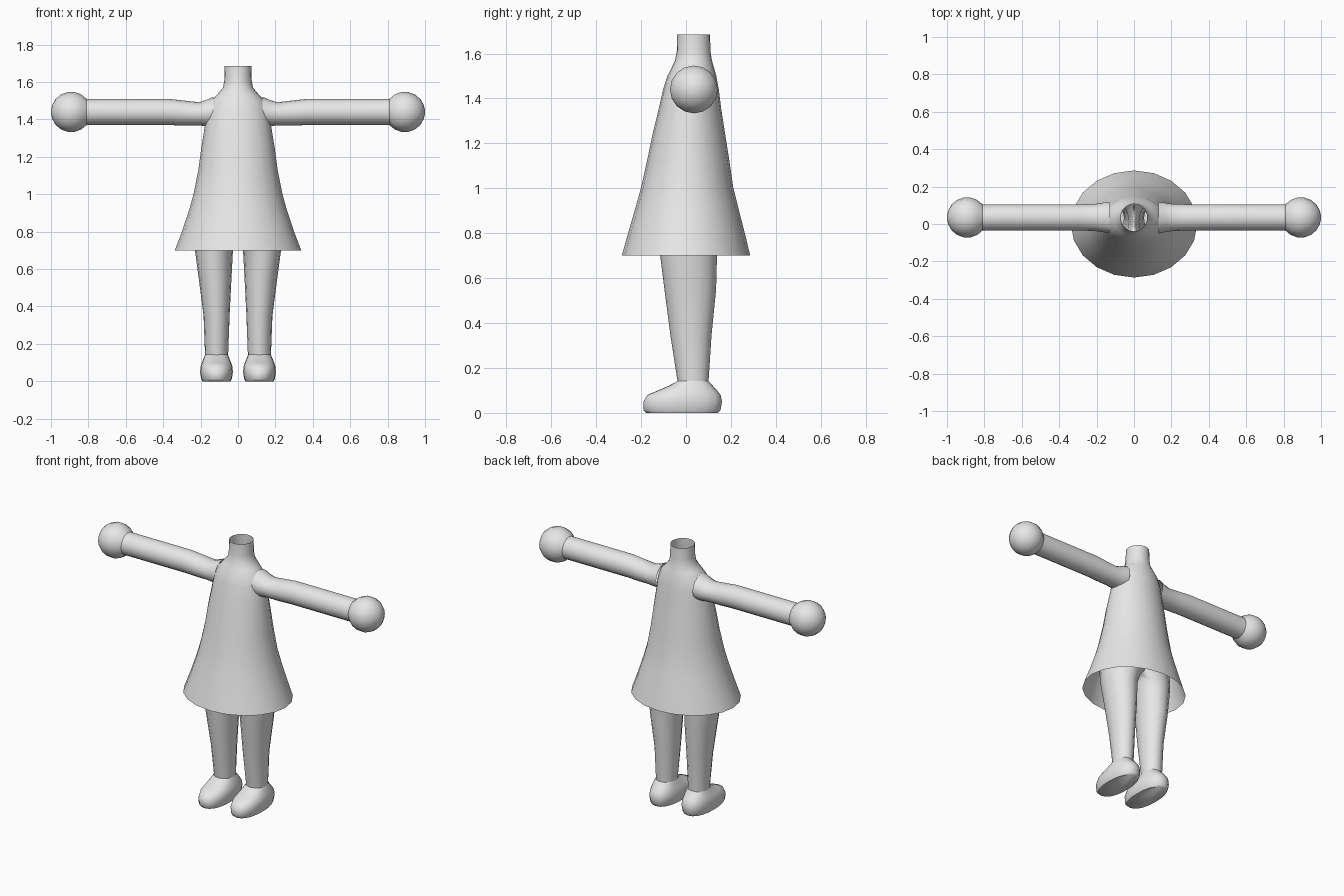
import bpy, bmesh, math

if "Cube" in bpy.data.objects:
    bpy.data.objects.remove(bpy.data.objects["Cube"])

grey = bpy.data.materials.new("plain_grey")
grey.diffuse_color = (0.8, 0.8, 0.8, 1)
grey.use_nodes = True
grey.node_tree.nodes["Principled BSDF"].inputs["Base Color"].default_value = grey.diffuse_color


def ellipse(n, ru, rv, power=2.0, start=0.0):
    """Points of a (super)ellipse, counter-clockwise."""
    pts = []
    for i in range(n):
        a = start + 2 * math.pi * i / n
        c, s = math.cos(a), math.sin(a)
        pts.append((ru * math.copysign(abs(c) ** (2 / power), c),
                    rv * math.copysign(abs(s) ** (2 / power), s)))
    return pts


def loft(name, rings, cap_start=False, cap_end=False, mirror=False, half=False):
    """Skin a list of equal rings; half drops the faces on the x = 0 plane."""
    bm = bmesh.new()
    vs = [[bm.verts.new(p) for p in r] for r in rings]
    n = len(vs[0])
    for a, b in zip(vs, vs[1:]):
        for i in range(n):
            j = (i + 1) % n
            q = (a[i], a[j], b[j], b[i])
            if half and all(v.co.x < 1e-5 for v in q):
                continue
            bm.faces.new(q)
    if cap_start:
        bm.faces.new(vs[0][::-1])
    if cap_end:
        bm.faces.new(vs[-1])
    bmesh.ops.remove_doubles(bm, verts=bm.verts, dist=1e-5)
    me = bpy.data.meshes.new(name)
    bm.to_mesh(me)
    bm.free()
    me.materials.append(grey)
    ob = bpy.data.objects.new(name, me)
    bpy.context.collection.objects.link(ob)
    bpy.ops.object.select_all(action='DESELECT')
    ob.select_set(True)
    bpy.context.view_layer.objects.active = ob
    bpy.ops.object.shade_smooth_by_angle(angle=math.radians(50))
    if mirror:
        m = ob.modifiers.new("mirror", 'MIRROR')
        m.use_clip = True
    return ob


def z_ring(z, cx, cy, rx, ry, n=16, power=2.0, clamp=False):
    pts = [(cx + u, cy + v, z) for u, v in ellipse(n, rx, ry, power)]
    return [(max(x, 0), y, h) for x, y, h in pts] if clamp else pts


def x_ring(x, cz, ry, rz, n=16):
    return [(x, 0.035 + u, cz + v) for u, v in ellipse(n, ry, rz)]


# Dress with neck, open at the hem and the neck: z, centre y, rx, ry
dress = [(0.70, 0.000, 0.338, 0.286), (0.80, 0.002, 0.300, 0.260),
         (0.92, 0.004, 0.260, 0.227), (1.00, 0.005, 0.238, 0.206),
         (1.13, 0.010, 0.212, 0.182), (1.25, 0.013, 0.196, 0.160),
         (1.36, 0.018, 0.178, 0.138), (1.44, 0.022, 0.166, 0.124),
         (1.50, 0.026, 0.143, 0.109), (1.535, 0.030, 0.110, 0.095),
         (1.57, 0.033, 0.080, 0.082), (1.61, 0.034, 0.073, 0.075),
         (1.685, 0.034, 0.071, 0.073)]
loft("dress", [z_ring(z, 0, cy, rx, ry, n=20) for z, cy, rx, ry in dress])

# Arms: x, centre z, ry, rz
arm = [(0.13, 1.442, 0.084, 0.080), (0.17, 1.434, 0.078, 0.070),
       (0.21, 1.430, 0.072, 0.062), (0.29, 1.434, 0.070, 0.067),
       (0.37, 1.440, 0.070, 0.070), (0.82, 1.440, 0.070, 0.070)]
loft("arms", [x_ring(*a) for a in arm], mirror=True)

# Round hands
R, HX = 0.108, 0.892
steps = [math.radians(a) for a in (139, 120, 100, 80, 60, 40, 20, 7)]
loft("hands", [x_ring(HX + R * math.cos(t), 1.44, R * math.sin(t), R * math.sin(t))
               for t in steps], cap_end=True, mirror=True)

# Legs flowing into the hips under the dress: z, x min, x max, y min, y max
legs = [(0.135, 0.053, 0.176, -0.037, 0.100), (0.35, 0.045, 0.184, -0.070, 0.114),
        (0.55, 0.035, 0.210, -0.096, 0.134), (0.70, 0.027, 0.230, -0.115, 0.138),
        (0.76, 0.006, 0.236, -0.125, 0.143), (0.80, -0.03, 0.236, -0.135, 0.150),
        (0.86, -0.09, 0.233, -0.150, 0.162), (0.95, -0.16, 0.228, -0.168, 0.178),
        (1.08, -0.221, 0.221, -0.180, 0.198)]
loft("legs", [z_ring(z, (a + b) / 2, (c + d) / 2, (b - a) / 2, (d - c) / 2, clamp=True)
              for z, a, b, c, d in legs], mirror=True, half=True)

# Shoes: z, rx, y min, y max
shoes = [(0.0, 0.076, -0.178, 0.143), (0.012, 0.082, -0.190, 0.154),
         (0.05, 0.088, -0.190, 0.160), (0.08, 0.085, -0.172, 0.154),
         (0.10, 0.078, -0.125, 0.138), (0.12, 0.070, -0.078, 0.120),
         (0.142, 0.061, -0.037, 0.100)]
loft("shoes", [z_ring(z, 0.115, (c + d) / 2, rx, (d - c) / 2, n=20, power=2.3)
               for z, rx, c, d in shoes], cap_start=True, mirror=True)
